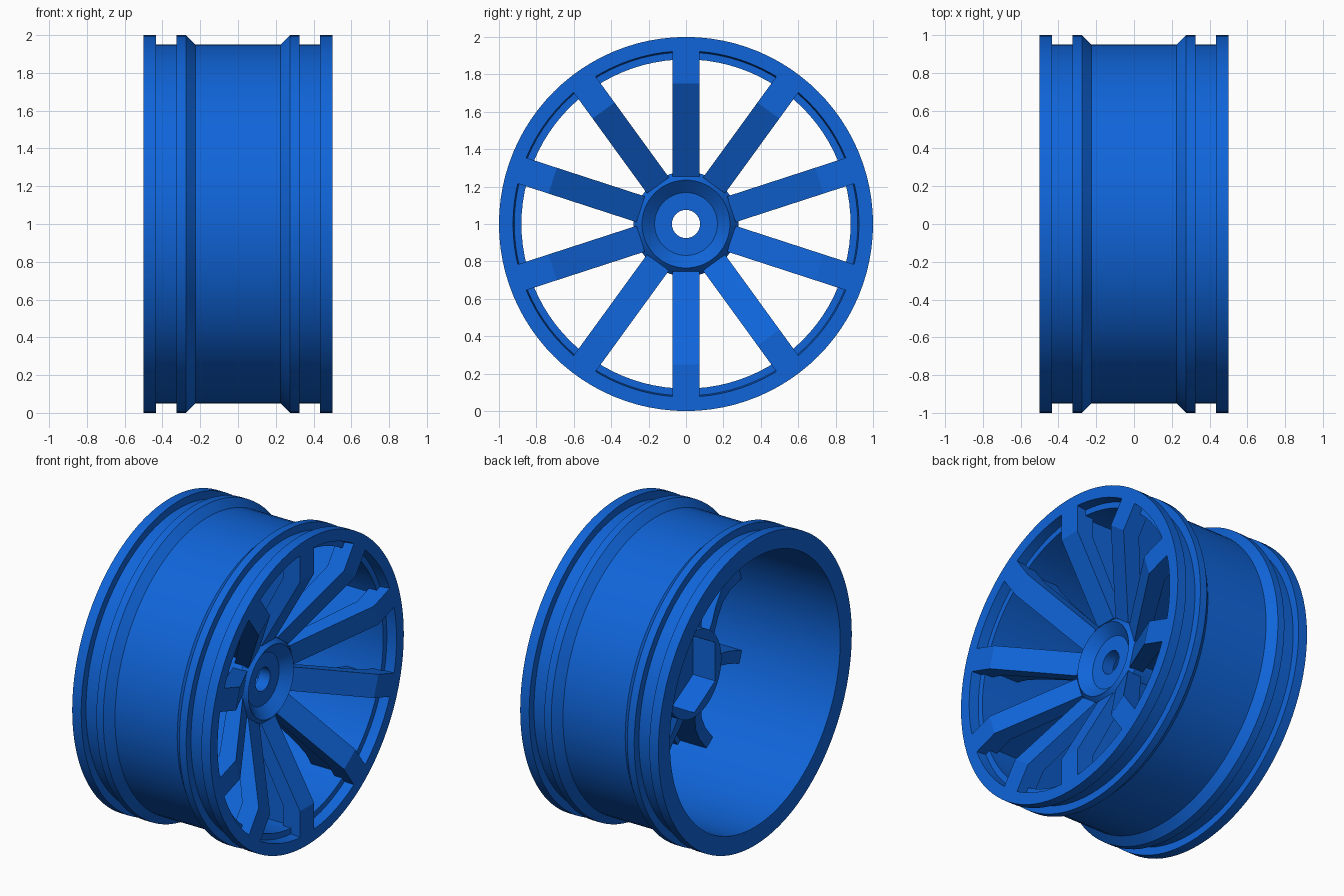
import bpy, bmesh, math
from mathutils import Matrix, Vector

if "Cube" in bpy.data.objects:
    bpy.data.objects.remove(bpy.data.objects["Cube"])

blue = bpy.data.materials.new("wheel blue")
blue.diffuse_color = (0.005, 0.13, 0.70, 1)
blue.use_nodes = True
blue.node_tree.nodes["Principled BSDF"].inputs["Base Color"].default_value = blue.diffuse_color
SEG = 96
CENTRE_Z = 1.0


def finish(bm, name, smooth):
    bmesh.ops.recalc_face_normals(bm, faces=bm.faces)
    mesh = bpy.data.meshes.new(name)
    bm.to_mesh(mesh)
    bm.free()
    mesh.materials.append(blue)
    obj = bpy.data.objects.new(name, mesh)
    obj.location.z = CENTRE_Z
    bpy.context.collection.objects.link(obj)
    if smooth:
        bpy.ops.object.select_all(action='DESELECT')
        obj.select_set(True)
        bpy.context.view_layer.objects.active = obj
        bpy.ops.object.shade_smooth_by_angle(angle=math.radians(25))
    return obj


def hex_radius(r, a):
    """Radius of a hexagon with corners up and down."""
    return r * math.cos(math.pi / 6) / math.cos((a % (math.pi / 3)) - math.pi / 6)


def lathe(name, profile):
    """Spin a closed (x, radius, is_hex) profile about the x axis."""
    bm = bmesh.new()
    rings = []
    for i in range(SEG):
        a = 2 * math.pi * i / SEG
        ring = []
        for x, r, is_hex in profile:
            rr = hex_radius(r, a) if is_hex else r
            ring.append(bm.verts.new((x, rr * math.sin(a), rr * math.cos(a))))
        rings.append(ring)
    n = len(profile)
    for i in range(SEG):
        a, b = rings[i], rings[(i + 1) % SEG]
        for j in range(n):
            k = (j + 1) % n
            bm.faces.new((a[j], a[k], b[k], b[j]))
    return finish(bm, name, True)


def spokes(name, profile, width, count=10):
    """Extrude an (x, radius) side profile and repeat it around the axle."""
    bm = bmesh.new()
    for i in range(count):
        rot = Matrix.Rotation(2 * math.pi * i / count, 3, 'X')
        sides = [[bm.verts.new(rot @ Vector((x, s * width / 2, r))) for x, r in profile]
                 for s in (-1, 1)]
        bm.faces.new(sides[0])
        bm.faces.new(sides[1][::-1])
        for j in range(len(profile)):
            k = (j + 1) % len(profile)
            bm.faces.new((sides[0][j], sides[1][j], sides[1][k], sides[0][k]))
    return finish(bm, name, False)


# Rim barrel: flanges, bead seats, inner wall and front step
rim = [(-0.50, 1.0), (-0.435, 1.0), (-0.435, 0.95), (-0.325, 0.95), (-0.325, 1.0),
       (-0.275, 1.0), (-0.225, 0.95), (0.225, 0.95), (0.275, 1.0), (0.325, 1.0),
       (0.325, 0.95), (0.435, 0.95), (0.435, 1.0), (0.50, 1.0), (0.50, 0.925),
       (0.435, 0.918), (0.435, 0.88), (-0.50, 0.88)]
lathe("rim", [(x, r, False) for x, r in rim])

# Hub: dished front, axle hole, hexagonal socket at the back
hub = [(0.24, 0.235, False), (0.18, 0.168, False), (0.18, 0.075, False),
       (0.10, 0.075, False), (0.10, 0.25, True), (-0.06, 0.25, True),
       (-0.06, 0.28, False), (0.19, 0.28, False)]
lathe("hub", hub)

# Spokes: wide front bars with a kink, narrower curved ribs behind
spokes("spoke_bars", [(0.50, 0.93), (0.50, 0.75), (0.22, 0.255), (0.12, 0.255),
                      (0.38, 0.75), (0.38, 0.90)], 0.145)
spokes("spoke_ribs", [(0.42, 0.90), (0.42, 0.75), (0.16, 0.265), (0.02, 0.265),
                      (0.07, 0.40), (0.13, 0.53), (0.18, 0.66), (0.20, 0.77),
                      (0.19, 0.90)], 0.08)
